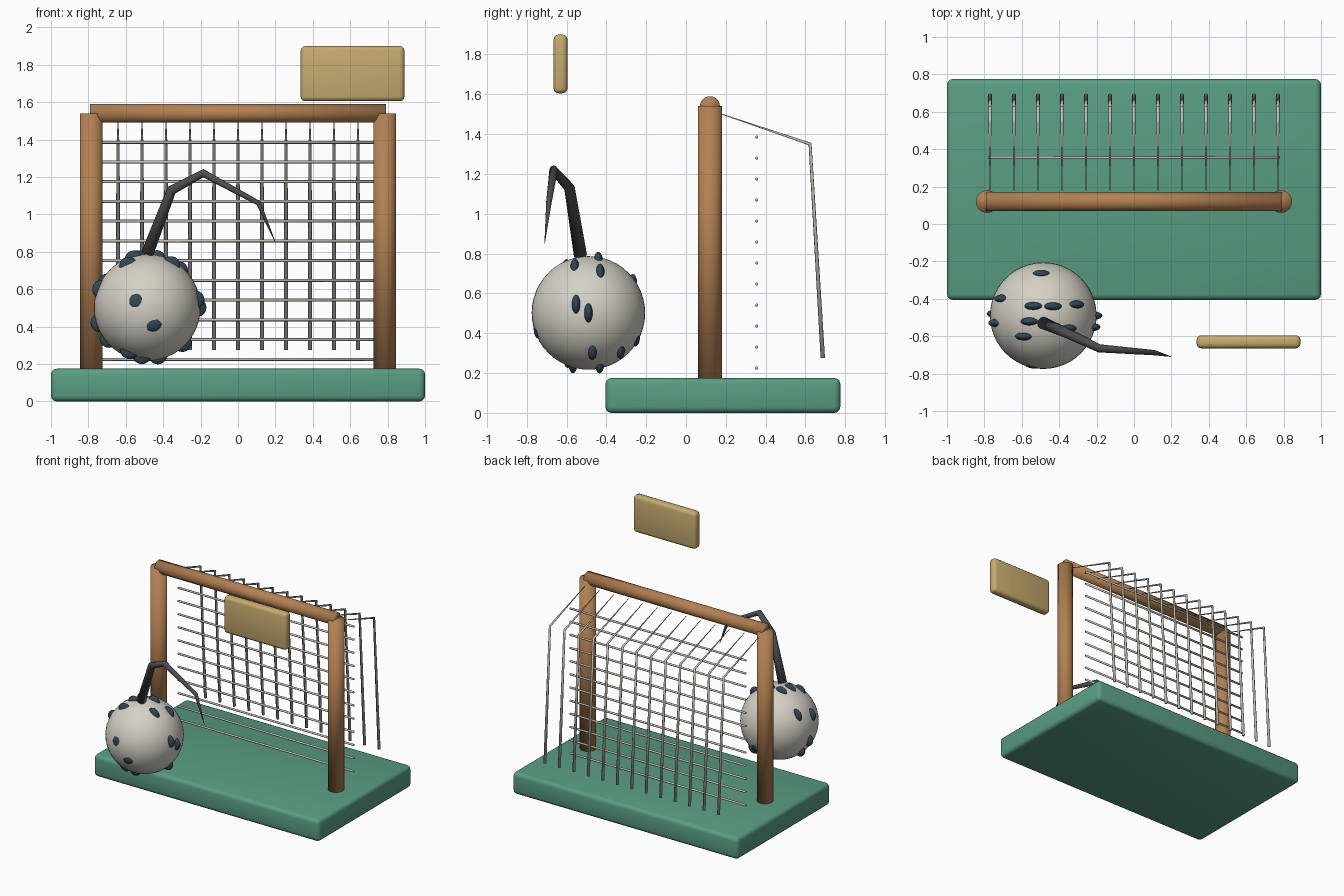
import bpy, bmesh, math
from mathutils import Vector, Matrix

cube = bpy.data.objects.get("Cube")
if cube:
    bpy.data.objects.remove(cube, do_unlink=True)


def material(name, r, g, b):
    m = bpy.data.materials.new(name)
    m.use_nodes = True
    m.diffuse_color = (r, g, b, 1)
    m.node_tree.nodes["Principled BSDF"].inputs["Base Color"].default_value = (r, g, b, 1)
    return m


green = material("turf green", .1, .34, .22)
wood = material("warm wood", .45, .22, .085)
steel = material("light steel", .58, .55, .5)
bone = material("pale stone", .66, .64, .56)
slate = material("dark slate blue", .03, .065, .09)
charcoal = material("charcoal", .075, .075, .075)
gold = material("sandy gold", .57, .41, .16)


def finish(bm, name, mat):
    bmesh.ops.recalc_face_normals(bm, faces=bm.faces)
    for face in bm.faces:
        face.smooth = True
    mesh = bpy.data.meshes.new(name)
    bm.to_mesh(mesh)
    bm.free()
    mesh.materials.append(mat)
    obj = bpy.data.objects.new(name, mesh)
    bpy.context.collection.objects.link(obj)
    return obj


def tube(name, points, radii, mat, sides=8, ref=Vector((0, 1, 0))):
    """Capped tube along a path, with one radius per point."""
    bm = bmesh.new()
    pts = [Vector(p) for p in points]
    rings = []
    for i, (p, r) in enumerate(zip(pts, radii)):
        before = (p - pts[i - 1]).normalized() if i else Vector()
        after = (pts[i + 1] - p).normalized() if i + 1 < len(pts) else Vector()
        t = (before + after).normalized()
        u = t.cross(ref).normalized()
        v = t.cross(u)
        angles = [2 * math.pi * k / sides for k in range(sides)]
        rings.append([bm.verts.new(p + r * (u * math.cos(a) + v * math.sin(a))) for a in angles])
    for a, b in zip(rings, rings[1:]):
        for k in range(sides):
            n = (k + 1) % sides
            bm.faces.new((a[k], a[n], b[n], b[k]))
    bm.faces.new(rings[0])
    bm.faces.new(rings[-1])
    return finish(bm, name, mat)


def rounded_box(name, low, high, radius, mat):
    low, high = Vector(low), Vector(high)
    bm = bmesh.new()
    bmesh.ops.create_cube(bm, size=1)
    bmesh.ops.scale(bm, vec=high - low, verts=bm.verts)
    bmesh.ops.translate(bm, vec=(low + high) / 2, verts=bm.verts)
    bmesh.ops.bevel(bm, geom=bm.edges[:], offset=radius, segments=3, profile=.5, affect='EDGES')
    return finish(bm, name, mat)


# Base slab and floating plaque
rounded_box("base", (-1, -.405, 0), (1, .775, .175), .03, green)
rounded_box("plaque", (.335, -.665, 1.605), (.89, -.595, 1.9), .025, gold)

# Goal frame
for side, x in (("right", -.785), ("left", .785)):
    tube(side + "_post", [(x, .12, .16), (x, .12, 1.54)], [.06] * 2, wood, 32)
tube("crossbar", [(-.79, .12, 1.54), (.79, .12, 1.54)], [.05] * 2, wood, 32)

# Net: level wires and bent hanging wires
for i in range(12):
    z = .225 + i * .1055
    tube(f"level_wire_{i}", [(-.78, .355, z), (.78, .355, z)], [.008] * 2, steel)
for i in range(13):
    x = (i - 6) * .1283
    tube(f"hanging_wire_{i}", [(x, .18, 1.5), (x, .623, 1.35), (x, .687, .275)],
         [.002, .009, .011], steel, ref=Vector((1, 0, 0)))

# Ball
centre = Vector((-.485, -.49, .502))
bm = bmesh.new()
bmesh.ops.create_uvsphere(bm, u_segments=48, v_segments=24, radius=.285,
                          matrix=Matrix.Translation(centre))
finish(bm, "ball", bone)

# Flattened studs, each given by its direction from the ball centre
studs = [(.13, -.07, .23), (.17, .06, .2), (.05, .05, .26), (.25, -.06, .04), (.27, 0, 0),
         (.19, .02, -.19), (.11, .16, -.18), (-.01, .23, .15), (.03, .24, -.12),
         (-.1, -.11, -.24), (-.03, -.08, -.26), (.06, .06, -.27), (-.05, -.27, .03),
         (.03, -.26, -.08), (-.21, .09, .13), (-.05, .05, .25), (-.07, -.03, .25),
         (-.25, -.04, .1), (-.1, -.11, .22), (-.25, .01, -.08), (-.21, .04, -.17)]
bm = bmesh.new()
for d in studs:
    place = Matrix.Translation(centre + Vector(d).normalized() * .266)
    bmesh.ops.create_uvsphere(bm, u_segments=20, v_segments=12, radius=.05,
                              matrix=place @ Matrix.Diagonal((1, .45, 1, 1)))
finish(bm, "ball_studs", slate)

# Jointed tapering arm on top of the ball
tube("arm", [(-.485, -.53, .79), (-.355, -.585, 1.13), (-.185, -.665, 1.22),
             (.11, -.688, 1.06), (.2, -.71, .85)],
     [.033, .027, .022, .014, .001], charcoal, 12)
